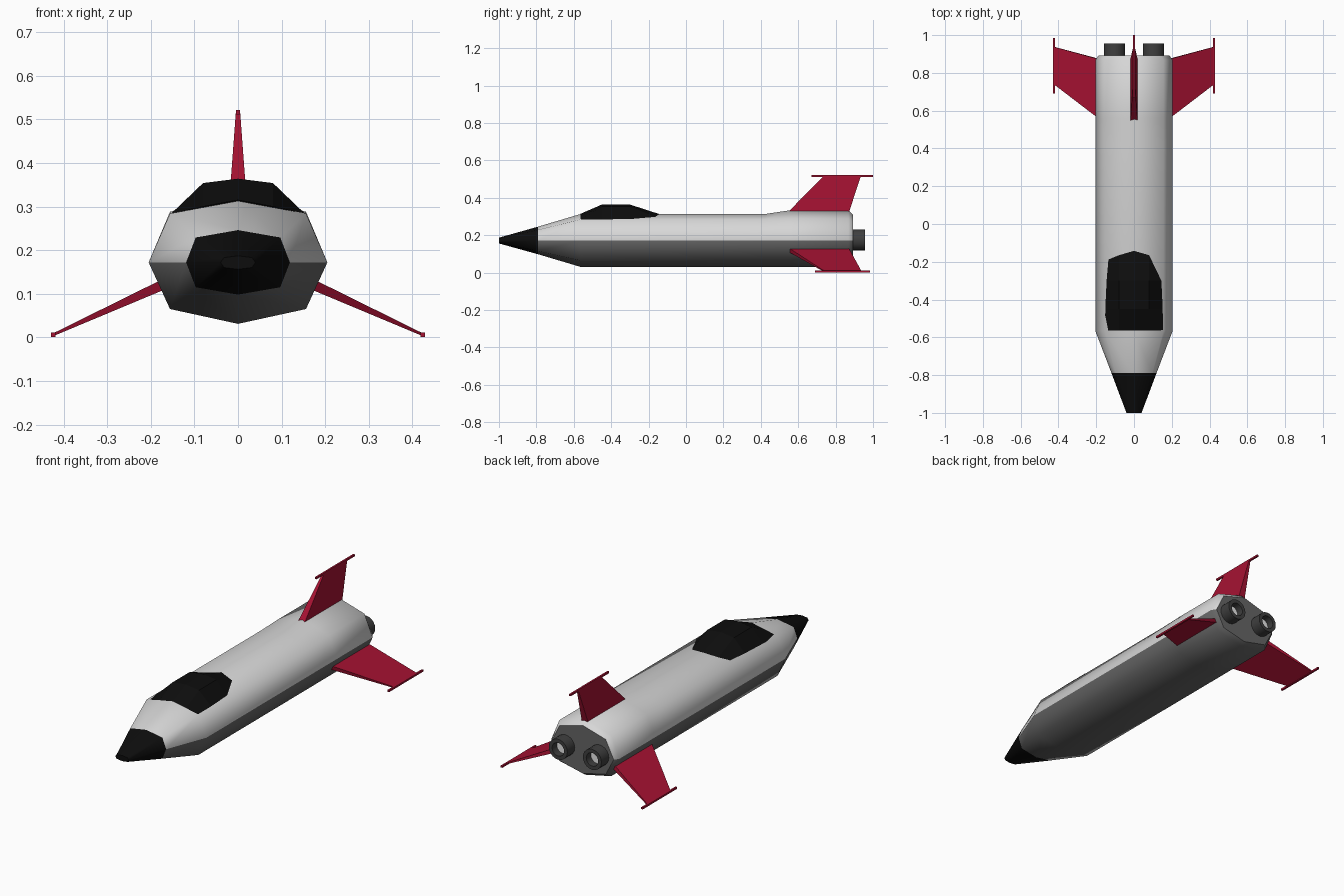
import bpy, bmesh, math
from mathutils import Vector

if "Cube" in bpy.data.objects:
    bpy.data.objects.remove(bpy.data.objects["Cube"])


def material(name, r, g, b):
    m = bpy.data.materials.new(name)
    m.diffuse_color = (r, g, b, 1)
    m.use_nodes = True
    m.node_tree.nodes["Principled BSDF"].inputs["Base Color"].default_value = m.diffuse_color
    return m


HULL = material("light grey hull", 0.68, 0.68, 0.68)
BELLY = material("dark grey belly", 0.13, 0.13, 0.13)
BLACK = material("black", 0.004, 0.004, 0.004)
RED = material("crimson", 0.38, 0.006, 0.032)
ENGINE = material("engine grey", 0.05, 0.05, 0.05)
GLOW = material("white glow", 0.9, 0.9, 0.9)


def loft(name, rings, mats, closed=True, caps=True, smooth=None):
    """Skin a list of equal-length point rings into one object."""
    bm = bmesh.new()
    vs = [[bm.verts.new(p) for p in r] for r in rings]
    n = len(rings[0])
    for a, b in zip(vs, vs[1:]):
        for i in range(n if closed else n - 1):
            j = (i + 1) % n
            bm.faces.new((a[i], a[j], b[j], b[i]))
    if caps:
        bm.faces.new(vs[0])
        bm.faces.new(vs[-1])
    bmesh.ops.recalc_face_normals(bm, faces=bm.faces)
    me = bpy.data.meshes.new(name)
    bm.to_mesh(me)
    bm.free()
    for m in mats:
        me.materials.append(m)
    if smooth:
        me.shade_smooth()
        me.set_sharp_from_angle(angle=math.radians(smooth))
    ob = bpy.data.objects.new(name, me)
    bpy.context.collection.objects.link(ob)
    return ob


# Fuselage: eight-sided sections (y, side x, shoulder x, top z, shoulder z, low z, bottom z)
MID = 0.172
SECTIONS = [
    (-1.00, 0.040, 0.032, 0.187, 0.183, 0.160, 0.156),
    (-0.79, 0.119, 0.097, 0.246, 0.229, 0.115, 0.098),
    (-0.565, 0.205, 0.156, 0.313, 0.284, 0.065, 0.031),
    (0.42, 0.205, 0.156, 0.313, 0.284, 0.065, 0.031),
    (0.56, 0.205, 0.156, 0.334, 0.288, 0.065, 0.031),
    (0.868, 0.205, 0.156, 0.334, 0.288, 0.065, 0.031),
    (0.892, 0.188, 0.140, 0.310, 0.270, 0.080, 0.048),
]
rings = [[(sx, y, MID), (hx, y, hz), (0, y, tz), (-hx, y, hz),
          (-sx, y, MID), (-hx, y, lz), (0, y, bz), (hx, y, lz)]
         for y, sx, hx, tz, hz, lz, bz in SECTIONS]
body = loft("fuselage", rings, [HULL, BELLY, BLACK], smooth=60)
for p in body.data.polygons:
    if p.center.y < -0.79:
        p.material_index = 2
    elif p.normal.y > 0.95 or p.center.z < MID:
        p.material_index = 1
    if abs(p.normal.y) > 0.95:
        p.use_smooth = False

# Canopy: faceted black shell sitting on the hull
half = [
    [(0.153, -0.563, 0.284), (0.08, -0.563, 0.300), (0, -0.563, 0.315)],
    [(0.152, -0.45, 0.285), (0.08, -0.45, 0.354), (0, -0.45, 0.364)],
    [(0.145, -0.30, 0.286), (0.08, -0.30, 0.354), (0, -0.30, 0.364)],
    [(0.137, -0.185, 0.286), (0.08, -0.165, 0.298), (0, -0.142, 0.313)],
]
loft("canopy", [r + [(-x, y, z) for x, y, z in r[1::-1]] for r in half],
     [BLACK], closed=False, caps=False)


def fin(name, root, tip, root_y, tip_y, rod_y, root_t, tip_t):
    """Tapered fin with a thin rod at its tip; root and tip are (x, z)."""
    root, tip = Vector((root[0], 0, root[1])), Vector((tip[0], 0, tip[1]))
    side = (tip - root).normalized().cross(Vector((0, 1, 0)))

    def section(c, ys, t):
        return [c + Vector((0, y, 0)) + side * t * s
                for y, s in ((ys[0], -1), (ys[0], 1), (ys[1], 1), (ys[1], -1))]

    loft(name, [section(root, root_y, root_t), section(tip, tip_y, tip_t)], [RED])
    rod = [[(tip.x + 0.005 * a, y, tip.z + 0.005 * b)
            for a, b in ((-1, -1), (1, -1), (1, 1), (-1, 1))] for y in rod_y]
    loft(name + "_tip_rod", rod, [RED])


fin("dorsal_fin", (0, 0.313), (0, 0.516), (0.535, 0.868), (0.735, 0.935),
    (0.67, 1.0), 0.020, 0.005)
for s, label in ((1, "right"), (-1, "left")):
    fin(label + "_fin", (s * 0.165, 0.124), (s * 0.424, 0.006), (0.545, 0.868),
        (0.74, 0.938), (0.69, 0.985), 0.012, 0.003)

    # Engine nozzle: open tube with a bright recessed disc
    def circle(r, y):
        return [(s * 0.103 + r * math.cos(a), y, 0.175 + r * math.sin(a))
                for a in (math.tau * i / 20 for i in range(20))]

    loft(label + "_engine", [circle(0.056, 0.88), circle(0.056, 0.956),
                             circle(0.036, 0.956), circle(0.036, 0.915)],
         [ENGINE], caps=False, smooth=40)
    loft(label + "_engine_glow", [circle(0.037, 0.910), circle(0.037, 0.916)], [GLOW])
